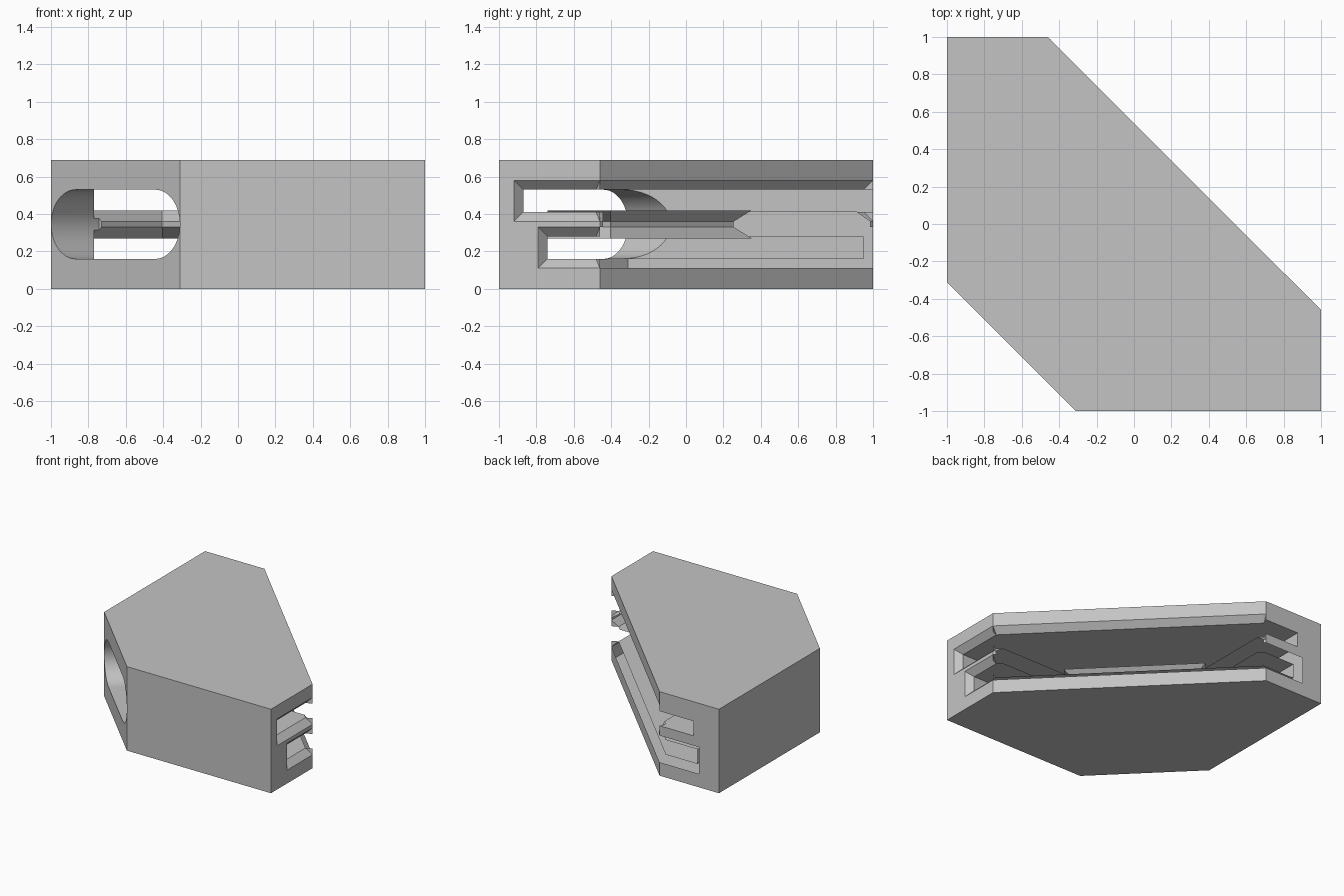
import bpy, bmesh, math
from mathutils import Vector

cube = bpy.data.objects.get("Cube")
if cube:
    bpy.data.objects.remove(cube, do_unlink=True)

HEIGHT = 0.69
MID = 0.345
TIP = -0.445      # free edge of the two ribs
WALL = -0.77      # inner wall on the -x side

grey = bpy.data.materials.new("plain grey")
grey.use_nodes = True
color = (0.55, 0.55, 0.55, 1)
grey.diffuse_color = color
grey.node_tree.nodes["Principled BSDF"].inputs["Base Color"].default_value = color


def hull(name, points):
    """Convex solid around the given points."""
    bm = bmesh.new()
    for p in points:
        bm.verts.new(p)
    bmesh.ops.convex_hull(bm, input=bm.verts[:])
    bmesh.ops.dissolve_limit(bm, angle_limit=0.001, verts=bm.verts[:], edges=bm.edges[:])
    bmesh.ops.recalc_face_normals(bm, faces=bm.faces[:])
    mesh = bpy.data.meshes.new(name)
    bm.to_mesh(mesh)
    bm.free()
    obj = bpy.data.objects.new(name, mesh)
    bpy.context.collection.objects.link(obj)
    return obj


def layer(plan, z):
    return [(x, y, z) for x, y in plan]


# Six-sided corner block
outline = [(-1, 1), (-0.46, 1), (1, -0.46), (1, -1), (-0.31, -1), (-1, -0.31)]
body = hull("corner_block", layer(outline, 0) + layer(outline, HEIGHT))
body.data.materials.append(grey)
bpy.context.view_layer.objects.active = body
body.select_set(True)


def cut(points):
    cutter = hull("cutter", points)
    cutter.hide_render = True
    mod = body.modifiers.new("cut", 'BOOLEAN')
    mod.operation = 'DIFFERENCE'
    mod.solver = 'EXACT'
    mod.object = cutter
    bpy.ops.object.modifier_apply(modifier=mod.name)
    bpy.data.objects.remove(cutter, do_unlink=True)


# Upper and lower slots, each with a bevelled mouth on three outer faces
for z0, z1, wall in [(0.41, 0.53, -0.87), (0.16, 0.28, -0.74)]:
    room = [(WALL, wall), (1.2, wall), (1.2, 1.2), (WALL, 1.2)]
    cut(layer(room, z0) + layer(room, z1))
    bevel = 0.05
    rim = [((0.95, wall), (1, wall - bevel)),
           ((0.95, -0.481), (1, -0.46)),
           ((-0.481, 0.95), (-0.46, 1)),
           ((WALL, 0.95), (WALL - bevel, 1))]
    for a, b in zip(rim, rim[1:]):
        points = []
        for inner, outer in (a, b):
            i, o = Vector(inner), Vector(outer)
            past = i + 2 * (o - i)
            points += [(*i, z0), (*i, z1),
                       (*past, z0 - 2 * bevel), (*past, z1 + 2 * bevel)]
        cut(points)

# Open space between the ribs, with tapered rib ends
box = [(TIP, TIP), (1.2, TIP), (1.2, 1.2), (TIP, 1.2)]
cut(layer(box, 0.27) + layer(box, 0.42))


def channel(w):
    e = TIP + 0.04
    return [(WALL, -0.74), (w - 0.74, -0.74), (w + e, e), (e, w + e), (WALL, w + WALL)]


for low, w_low, high, w_high in [(0.30, 0.66, 0.38, 0.66),
                                 (0.36, 0.66, 0.42, 0.756),
                                 (0.27, 0.756, 0.33, 0.66)]:
    cut(layer(channel(w_low), low) + layer(channel(w_high), high))

# Rounded hole through the short slanted face
radius, half = 0.185, 0.487
along = Vector((1, 1, 0)).normalized()
across = Vector((1, -1, 0)).normalized()
points = []
for total in (-1.6, -0.8):
    for side in (1, -1):
        for k in range(25):
            a = math.pi * (k / 24 - 0.5)
            u = side * (half - radius + radius * math.cos(a))
            points.append(along * total / math.sqrt(2) + across * u
                          + Vector((0, 0, MID + radius * math.sin(a))))
cut(points)

bpy.ops.object.shade_smooth_by_angle(angle=math.radians(25))
